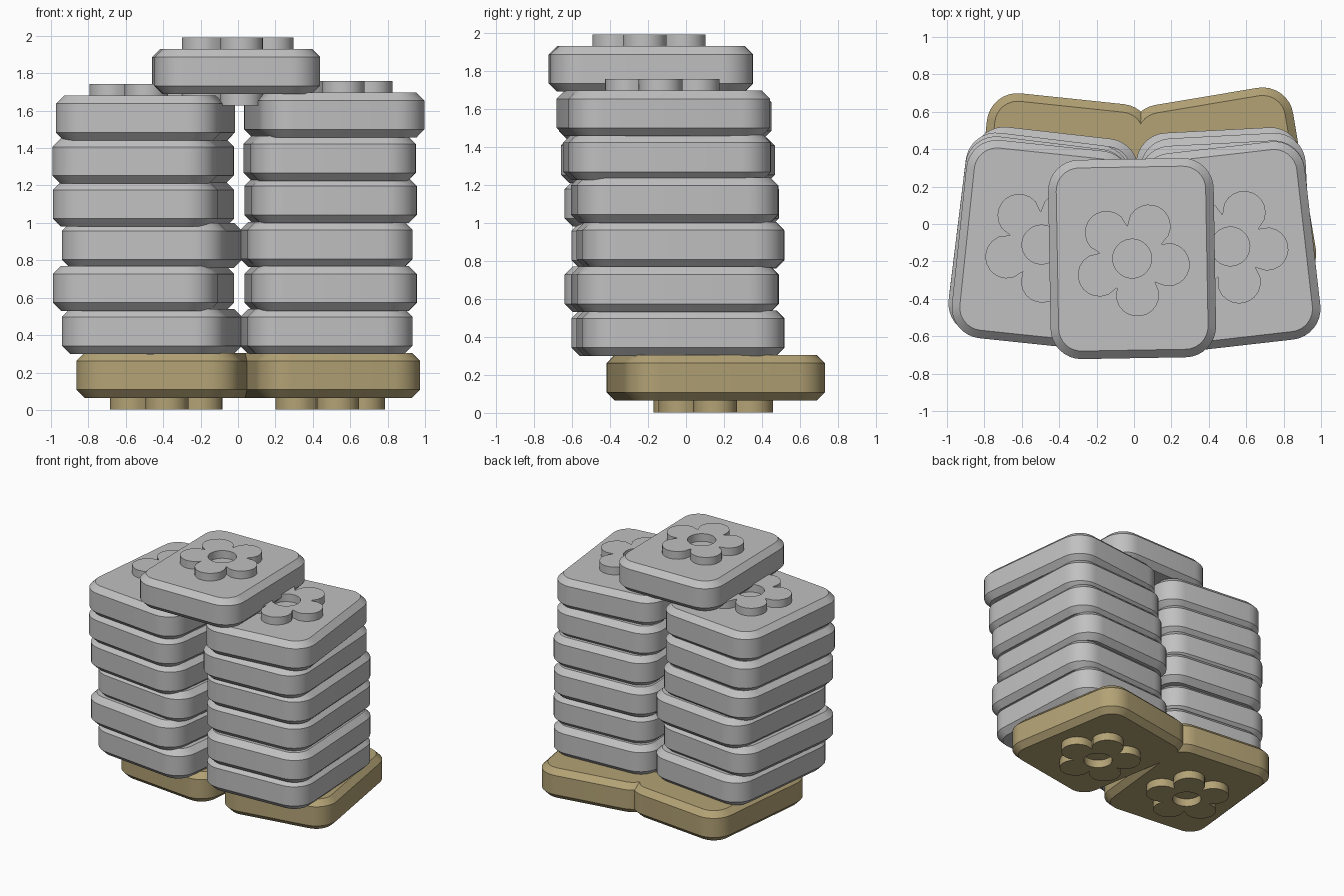
import bpy, bmesh, math

if "Cube" in bpy.data.objects:
    bpy.data.objects.remove(bpy.data.objects["Cube"])

W, L, H = 0.885, 1.065, 0.24      # tile size
R, CH = 0.165, 0.043              # corner radius, chamfer
FH = 0.062                        # flower stud height
PD, PR, HOLE = 0.195, 0.116, 0.104  # petal distance, petal radius, hole radius


def material(name, rgb):
    m = bpy.data.materials.new(name)
    m.diffuse_color = (*rgb, 1)
    m.use_nodes = True
    m.node_tree.nodes["Principled BSDF"].inputs["Base Color"].default_value = m.diffuse_color
    return m


grey = material("stone_grey", (0.53, 0.53, 0.53))
gold = material("sand_gold", (0.45, 0.362, 0.178))


def rounded_rect(inset, seg=8):
    r, pts = R - inset, []
    for k, (sx, sy) in enumerate([(1, 1), (-1, 1), (-1, -1), (1, -1)]):
        for i in range(seg + 1):
            a = math.pi / 2 * (k + i / seg)
            pts.append((sx * (W / 2 - R) + r * math.cos(a),
                        sy * (L / 2 - R) + r * math.sin(a)))
    return pts


def flower_outline(start, step=6):
    outer, inner = [], []
    for deg in range(0, 360, step):
        phi = math.radians((deg + 36) % 72 - 36)
        rad = PD * math.cos(phi) + math.sqrt(max(0, PR ** 2 - (PD * math.sin(phi)) ** 2))
        a = math.radians(deg + start)
        outer.append((rad * math.cos(a), rad * math.sin(a)))
        inner.append((HOLE * math.cos(a), HOLE * math.sin(a)))
    return outer, inner


def loop(bm, pts, z):
    return [bm.verts.new((x, y, z)) for x, y in pts]


def bridge(bm, a, b):
    n = len(a)
    for i in range(n):
        bm.faces.new((a[i], a[(i + 1) % n], b[(i + 1) % n], b[i]))


def add_tile(name, x, y, z, deg, mat):
    bm = bmesh.new()
    # chamfered slab
    h = H / 2
    rings = [loop(bm, rounded_rect(i), zz)
             for i, zz in ((CH, -h), (0, -h + CH), (0, h - CH), (CH, h))]
    for a, b in zip(rings, rings[1:]):
        bridge(bm, a, b)
    bm.faces.new(rings[0][::-1])
    bm.faces.new(rings[-1])
    # raised flower rings on both faces
    outer, inner = flower_outline(61.5)
    for z0, z1 in ((h, h + FH), (-h - FH, -h)):
        ob, ot = loop(bm, outer, z0), loop(bm, outer, z1)
        ib, it = loop(bm, inner, z0), loop(bm, inner, z1)
        bridge(bm, ob, ot)
        bridge(bm, ot, it)
        bridge(bm, it, ib)
        bridge(bm, ib, ob)
    bmesh.ops.recalc_face_normals(bm, faces=bm.faces)
    me = bpy.data.meshes.new(name)
    bm.to_mesh(me)
    bm.free()
    me.materials.append(mat)
    ob = bpy.data.objects.new(name, me)
    ob.location = (x, y, z)
    ob.rotation_euler.z = math.radians(deg)
    bpy.context.collection.objects.link(ob)
    bpy.context.view_layer.objects.active = ob
    ob.select_set(True)
    bpy.ops.object.shade_smooth_by_angle(angle=math.radians(30))
    ob.select_set(False)


# base tiles
add_tile("base_tile_left", -0.385, 0.14, 0.185, -6, gold)
add_tile("base_tile_right", 0.475, 0.157, 0.185, 9.5, gold)

# left stack, bottom to top: x, y, z, turn
left = [(-0.46, -0.042, 0.42, -6.5), (-0.505, -0.075, 0.65, -7),
        (-0.46, -0.042, 0.88, -6.5), (-0.505, -0.075, 1.10, -7),
        (-0.507, -0.095, 1.33, -7), (-0.495, -0.11, 1.56, -6)]
# right stack
right = [(0.473, -0.03, 0.42, 3), (0.495, -0.06, 0.65, 3),
         (0.473, -0.03, 0.885, 3), (0.495, -0.06, 1.12, 3),
         (0.49, -0.10, 1.345, 3), (0.515, -0.12, 1.576, 6.5)]
for side, stack in (("left", left), ("right", right)):
    for i, t in enumerate(stack):
        add_tile(f"{side}_tile_{i + 1}", *t, grey)

# capping tile across both stacks
add_tile("top_tile", -0.01, -0.185, 1.81, 1, grey)
